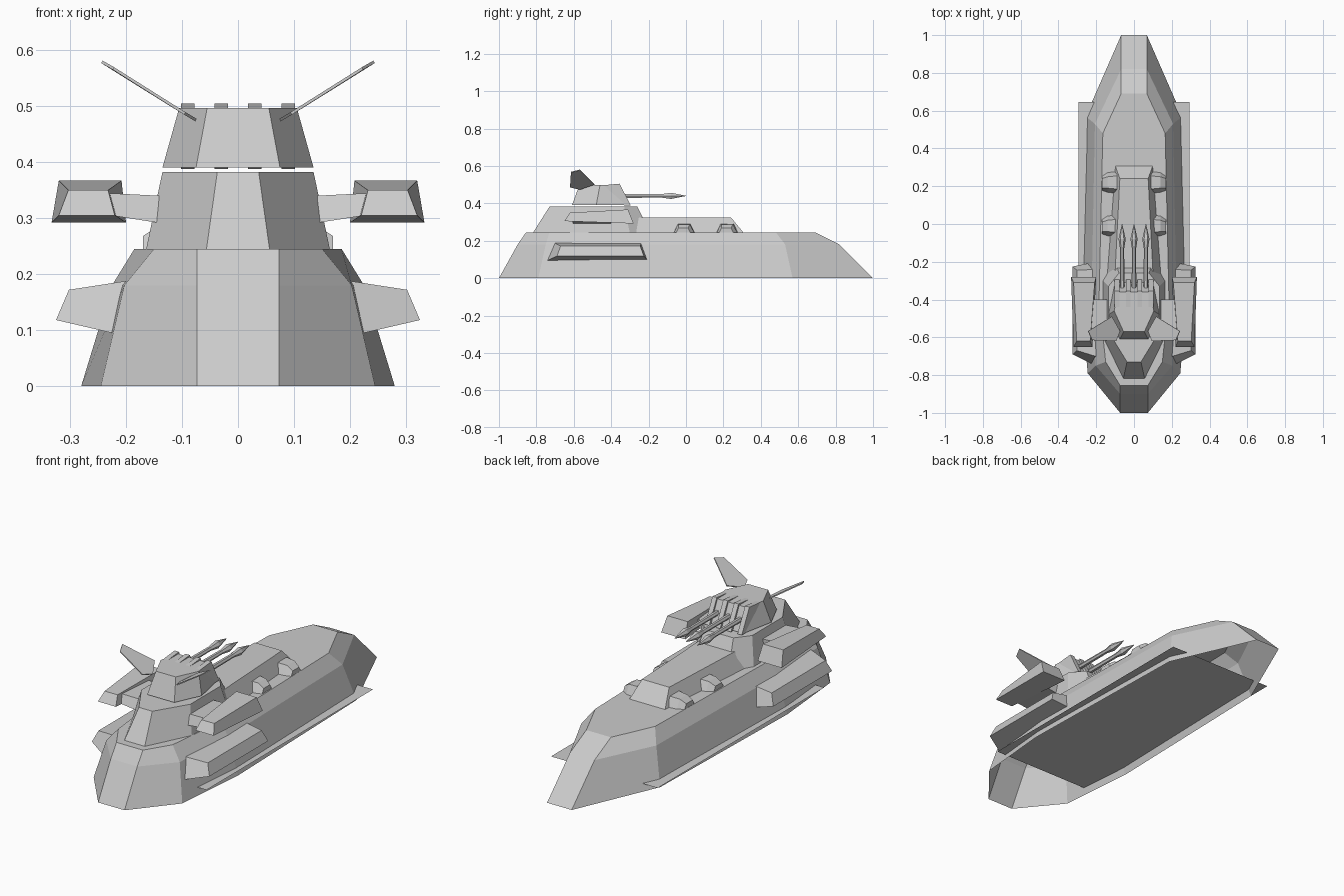
import bpy
import bmesh
import math

# Remove the default cube only
cube = bpy.data.objects.get("Cube")
if cube:
    bpy.data.objects.remove(cube, do_unlink=True)

# Single flat colour
grey = bpy.data.materials.new("warship_grey")
grey.use_nodes = True
colour = (0.6, 0.6, 0.6, 1)
grey.diffuse_color = colour
grey.node_tree.nodes["Principled BSDF"].inputs["Base Color"].default_value = colour


def finish(name, bm):
    """Turn a bmesh into a flat shaded, coloured object."""
    bmesh.ops.recalc_face_normals(bm, faces=bm.faces)
    mesh = bpy.data.meshes.new(name)
    bm.to_mesh(mesh)
    bm.free()
    mesh.materials.append(grey)
    obj = bpy.data.objects.new(name, mesh)
    bpy.context.collection.objects.link(obj)
    return obj


def loft(name, rings, bottom=True, top=True):
    """Skin closed rings of equal length and cap the ends."""
    bm = bmesh.new()
    loops = [[bm.verts.new(p) for p in ring] for ring in rings]
    for low, high in zip(loops, loops[1:]):
        for i in range(len(low)):
            j = (i + 1) % len(low)
            bm.faces.new((low[i], low[j], high[j], high[i]))
    if bottom:
        bm.faces.new(loops[0][::-1])
    if top:
        bm.faces.new(loops[-1])
    return finish(name, bm)


def plan(z, half):
    """Full symmetric outline at one height from its left half."""
    left = [(x, y, z) for x, y in half]
    return left + [(-x, y, z) for x, y, z in reversed(left)]


def mirrored_loft(name, rings):
    """The same loft on both sides."""
    for label, side in (("left", 1), ("right", -1)):
        loft(f"{label}_{name}", [[(side * x, y, z) for x, y, z in r] for r in rings])


def across(x, corners):
    return [(x, y, z) for y, z in corners]


# Main hull, open underneath
loft("main_hull", [
    plan(0, [(.073, -1), (.245, -.79), (.28, -.4), (.256, .57), (.068, 1)]),
    plan(.18, [(.073, -.9), (.203, -.75), (.225, -.4), (.207, .53), (.068, .82)]),
    plan(.245, [(.073, -.855), (.15, -.73), (.185, -.4), (.165, .48), (.068, .69)]),
], bottom=False)

# Flat floor that juts out along the sides
floor = bmesh.new()
floor.faces.new([floor.verts.new(p) for p in plan(.035, [(.295, -.67), (.295, .645)])])
finish("floor_plate", floor)

# Long raised deck
loft("raised_deck", [
    plan(.24, [(.15, -.35), (.1, .31)]),
    plan(.325, [(.105, -.35), (.075, .24)]),
])

# Tower below the turret
loft("tower", [
    plan(.24, [(.057, -.82), (.165, -.6), (.165, -.3), (.1, -.19)]),
    plan(.382, [(.037, -.73), (.135, -.57), (.135, -.33), (.08, -.26)]),
])

# Turret
loft("turret", [
    plan(.39, [(.075, -.61), (.135, -.48), (.1, -.31)]),
    plan(.497, [(.055, -.57), (.105, -.46), (.085, -.36)]),
])

# Ribs on the back of the turret, between the barrels
for i in range(4):
    x = .06 * (i - 1.5)
    slope = [(-.44, .497), (-.355, .505), (-.295, .388), (-.33, .388)]
    loft(f"turret_rib_{i}", [across(x - .012, slope), across(x + .012, slope)])


def barrel(name, x, z, profile, sides=6):
    """Revolve radius against length about the y direction."""
    turns = [math.tau * i / sides for i in range(sides)]
    loft(name, [[(x + r * math.cos(a), y, z + r * math.sin(a)) for a in turns]
                for y, r in profile])


# Three barrels with pointed muzzles
for label, x in (("right", -.063), ("middle", 0), ("left", .063)):
    barrel(f"{label}_barrel", x, .44,
           [(-.42, .013), (-.13, .011), (-.08, .019), (0, .001)])

# Swept fins on the turret
for label, side in (("left", 1), ("right", -1)):
    bm = bmesh.new()
    edge = [(.075, -.567, .475), (.095, -.62, .487), (.222, -.615, .567),
            (.243, -.567, .579), (.118, -.49, .501)]
    bm.faces.new([bm.verts.new((side * x, y, z)) for x, y, z in edge])
    fin = finish(f"{label}_fin", bm)
    solid = fin.modifiers.new("thickness", "SOLIDIFY")
    solid.thickness = .005
    solid.offset = 0

# Upper side pods, tapering to the front
mirrored_loft("upper_pod", [
    [(.22, -.65, .305), (.32, -.65, .305), (.303, -.62, .35), (.232, -.62, .35)],
    [(.2, -.28, .292), (.333, -.28, .292), (.32, -.31, .367), (.208, -.31, .367)],
])

# Arms joining the upper pods to the tower
mirrored_loft("pod_arm", [
    across(.1, [(-.6, .285), (-.4, .285), (-.4, .338), (-.58, .338)]),
    across(.24, [(-.61, .307), (-.4, .307), (-.4, .345), (-.59, .345)]),
])

# Lower side pods on the hull
mirrored_loft("lower_pod", [
    [(.2, -.74, .095), (.2, -.205, .095), (.18, -.24, .19), (.18, -.7, .19)],
    [(.225, -.74, .095), (.225, -.205, .095), (.205, -.24, .187), (.205, -.7, .187)],
    [(.325, -.69, .118), (.325, -.225, .118), (.302, -.245, .172), (.302, -.67, .172)],
])

# Small housings beside the raised deck
for place, y in (("front", -.01), ("rear", .22)):
    mirrored_loft(f"{place}_housing", [
        across(.09, [(y - .06, .24), (y + .06, .24), (y + .035, .29), (y - .035, .29)]),
        across(.14, [(y - .055, .24), (y + .055, .24), (y + .03, .287), (y - .03, .287)]),
        across(.17, [(y - .045, .24), (y + .035, .24), (y + .02, .268), (y - .03, .268)]),
    ])
